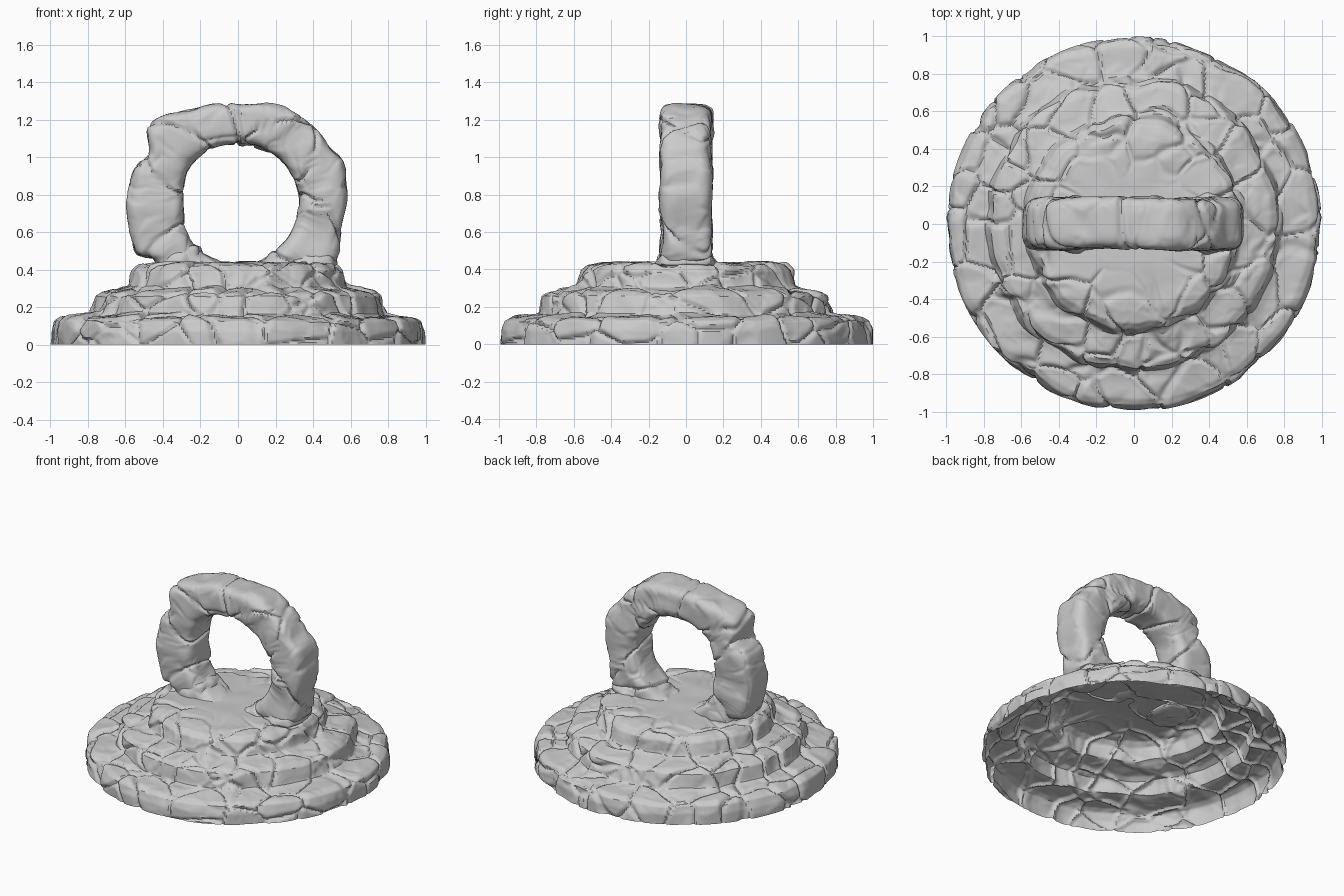
import bpy, bmesh, math
from math import sin, cos, tau, radians
from mathutils import Vector, noise

cube = bpy.data.objects.get("Cube")
if cube:
    bpy.data.objects.remove(cube, do_unlink=True)

stone = bpy.data.materials.new("grey stone")
stone.use_nodes = True
stone.diffuse_color = (0.6, 0.6, 0.6, 1)
stone.node_tree.nodes["Principled BSDF"].inputs["Base Color"].default_value = (0.6, 0.6, 0.6, 1)


def smooth(t):
    t = max(0.0, min(1.0, t))
    return t * t * (3 - 2 * t)


def resample(points, count):
    """Spread samples evenly along a polyline profile."""
    pts = [Vector(p) for p in points]
    lengths = [(b - a).length for a, b in zip(pts, pts[1:])]
    out = []
    for i in range(count):
        d = sum(lengths) * i / (count - 1)
        k = 0
        while k < len(lengths) - 1 and d > lengths[k]:
            d -= lengths[k]
            k += 1
        out.append(pts[k].lerp(pts[k + 1], min(1, d / lengths[k])))
    return out


def rock(p, size, crack, tilt, width):
    """Height of broken stone at p: tilted cell faces split by grooves."""
    q = p + noise.noise_vector(p * 4) * 0.06
    dist, cells = noise.voronoi(q / size)
    facing = noise.cell_vector(cells[0] * 7.3) * 2 - Vector((1, 1, 1))
    plane = facing.dot(q / size - cells[0]) * tilt
    gap = (dist[1] - dist[0]) * size
    return plane * smooth(gap / (width * 2)) - crack * (1 - smooth(gap / width))


def finish(bm, name):
    bmesh.ops.recalc_face_normals(bm, faces=bm.faces)
    mesh = bpy.data.meshes.new(name)
    bm.to_mesh(mesh)
    bm.free()
    mesh.materials.append(stone)
    ob = bpy.data.objects.new(name, mesh)
    bpy.context.collection.objects.link(ob)
    bpy.ops.object.select_all(action="DESELECT")
    ob.select_set(True)
    bpy.context.view_layer.objects.active = ob
    bpy.ops.object.shade_smooth_by_angle(angle=radians(40))


def skin(bm, rings, close_rows=False):
    """Bridge closed rings of vertices with quads."""
    n = len(rings[0])
    pairs = list(zip(rings, rings[1:]))
    if close_rows:
        pairs.append((rings[-1], rings[0]))
    for a, b in pairs:
        for i in range(n):
            j = (i + 1) % n
            bm.faces.new((a[i], a[j], b[j], b[i]))


# Stepped mound: an open shell of three rocky tiers
profile = [(0.02, 0.44), (0.46, 0.437), (0.53, 0.425), (0.565, 0.395), (0.59, 0.312),
           (0.63, 0.3), (0.73, 0.282), (0.765, 0.26), (0.79, 0.168), (0.825, 0.158),
           (0.94, 0.143), (0.975, 0.125), (0.992, 0.07), (0.996, 0)]
samples = resample(profile, 130)
SEGMENTS = 480
bm = bmesh.new()
rings = []
for k, s in enumerate(samples):
    a, b = samples[max(0, k - 2)], samples[min(len(samples) - 1, k + 2)]
    along = (b - a).normalized()
    ring = []
    for i in range(SEGMENTS):
        t = tau * i / SEGMENTS
        d = Vector((cos(t), sin(t), 0))
        p = d * s.x + Vector((0, 0, s.y))
        h = rock(p, 0.25, 0.017, 0.02, 0.032) * smooth((s.x - 0.2) / 0.35)
        h += rock(p + Vector((5, 2, 3)), 0.11, 0, 0.01, 0.02) * smooth((s.x - 0.3) / 0.25)
        h += 0.006 * noise.noise(p * 7)
        wobble = 0.024 * noise.noise(d * 5 + Vector((0, 0, s.y * 5))) * smooth(s.x / 0.5)
        r = min(1.0, s.x - h * along.y + wobble)
        z = s.y + h * along.x if k < len(samples) - 1 else 0
        ring.append(bm.verts.new((d.x * r, d.y * r, max(0, z))))
    rings.append(ring)
skin(bm, rings)
bm.faces.new(rings[0])
finish(bm, "stepped_stone_mound")

# Upright ring of blocks: outline as (degrees, outer radius), and the joints
outline = [(-90, 0.56), (-40, 0.56), (-29, 0.605), (-10, 0.57), (8, 0.585), (22, 0.61),
           (32, 0.58), (59, 0.575), (90, 0.535), (113, 0.56), (138, 0.635), (151, 0.545),
           (164, 0.59), (185, 0.597), (205, 0.605), (215, 0.54), (270, 0.56)]
joints = [-42, -9, 36, 61, 94, 129, 159, 207]
leans = [8, -14, 12, -18, 3, 10, -8, 6]
CENTRE = Vector((0, 0.002, 0.75))


def outer_radius(deg):
    deg = (deg + 90) % 360 - 90
    for (a, ra), (b, rb) in zip(outline, outline[1:]):
        if a <= deg <= b:
            return ra + (rb - ra) * smooth((deg - a) / (b - a))


def joint_distance(deg, across):
    """Degrees to the nearest leaning joint between blocks."""
    return min(abs((deg - j - lean * across + 180) % 360 - 180)
               for j, lean in zip(joints, leans))


bm = bmesh.new()
rings = []
STEPS, AROUND = 340, 68
for i in range(STEPS):
    t = tau * i / STEPS
    deg = math.degrees(t)
    radial = Vector((cos(t), 0, sin(t)))
    # The opening is a little tighter on the -x side
    inner = 0.322 - 0.035 * smooth(1 - abs(deg - 180) / 45)
    outer = outer_radius(deg)
    half, mid = (outer - inner) / 2, (outer + inner) / 2
    sway = Vector((0, 0.016 * noise.noise(radial * 2.5), 0))
    ring = []
    for j in range(AROUND):
        u = tau * j / AROUND
        c = math.copysign(abs(cos(u)) ** 0.5, cos(u))
        s = math.copysign(abs(sin(u)) ** 0.5, sin(u))
        gap = radians(joint_distance(deg, c + s * 0.5)) * 0.45
        bulge = -0.016 * (1 - smooth(gap / 0.022))
        p = CENTRE + sway + radial * (mid + half * c) + Vector((0, 0.138 * s, 0))
        normal = (radial * c + Vector((0, s, 0))).normalized()
        bulge += rock(p + Vector((3, 1, 2)), 0.26, 0.005, 0.016, 0.025)
        bulge += rock(p + Vector((1, 4, 2)), 0.13, 0, 0.012, 0.02)
        bulge += 0.006 * noise.noise(p * 6)
        ring.append(bm.verts.new(p + normal * bulge))
    rings.append(ring)
skin(bm, rings, close_rows=True)
# Trim the part buried in the mound
bmesh.ops.bisect_plane(bm, geom=bm.verts[:] + bm.edges[:] + bm.faces[:],
                       plane_co=(0, 0, 0.425), plane_no=(0, 0, 1), clear_inner=True)
finish(bm, "upright_stone_ring")

# Footing stones spreading the ring onto the mound: x, half width, half depth, top
for name, x, wide, deep, top in (("right_footing_stone", -0.31, 0.13, 0.155, 0.555),
                                 ("left_footing_stone", 0.4, 0.13, 0.165, 0.5)):
    bm = bmesh.new()
    bmesh.ops.create_icosphere(bm, subdivisions=4, radius=1)
    for v in bm.verts:
        n = v.co.copy()
        box = n / max(abs(n.x), abs(n.y), abs(n.z))
        n = n.lerp(box, 0.35)
        p = Vector((x + n.x * wide, n.y * deep, 0.43 + n.z * (top - 0.43 if n.z > 0 else 0.02)))
        v.co = p + n * rock(p, 0.14, 0.008, 0.02, 0.03)
    finish(bm, name)
